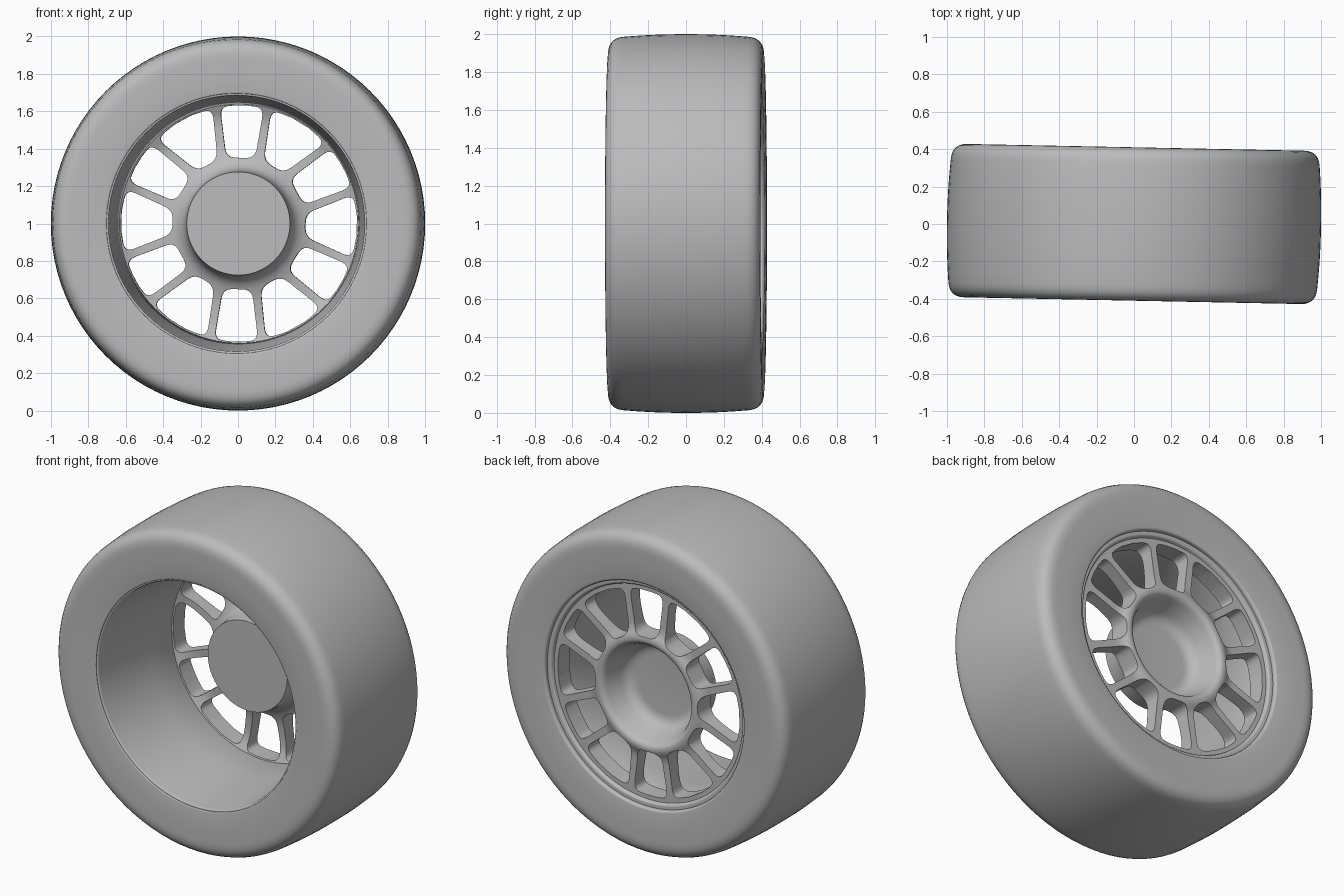
import bpy, bmesh, math
from mathutils import Vector, Matrix

if "Cube" in bpy.data.objects:
    bpy.data.objects.remove(bpy.data.objects["Cube"])

SEGMENTS = 96
YAW, ROLL = -0.02, math.radians(1.4)

grey = bpy.data.materials.new("plain_grey")
grey.use_nodes = True
grey.diffuse_color = (0.5, 0.5, 0.5, 1)
grey.node_tree.nodes["Principled BSDF"].inputs["Base Color"].default_value = (0.5, 0.5, 0.5, 1)


def rounded(points, closed=True, steps=6):
    """Round each (a, b, radius) corner of an outline with a small curve."""
    out = []
    n = len(points)
    for i, (a, b, radius) in enumerate(points):
        p = Vector((a, b))
        if radius == 0 or (not closed and i in (0, n - 1)):
            out.append(p)
            continue
        before = Vector(points[i - 1][:2]) - p
        after = Vector(points[(i + 1) % n][:2]) - p
        s = p + before.normalized() * min(radius, before.length * 0.49)
        e = p + after.normalized() * min(radius, after.length * 0.49)
        for k in range(steps + 1):
            t = k / steps
            out.append(s * (1 - t) ** 2 + p * 2 * t * (1 - t) + e * t * t)
    return out


def finish(bm, name):
    bmesh.ops.remove_doubles(bm, verts=bm.verts, dist=1e-5)
    bmesh.ops.recalc_face_normals(bm, faces=bm.faces)
    mesh = bpy.data.meshes.new(name)
    bm.to_mesh(mesh)
    bm.free()
    mesh.materials.append(grey)
    obj = bpy.data.objects.new(name, mesh)
    bpy.context.collection.objects.link(obj)
    obj.location.z = 1
    obj.rotation_euler.z = YAW
    return obj


def revolve(name, points, closed=True):
    """Turn a (radius, y) profile about the wheel axis."""
    bm = bmesh.new()
    verts = [bm.verts.new((p.x, p.y, 0)) for p in rounded(points, closed)]
    edges = [bm.edges.new(pair) for pair in zip(verts, verts[1:])]
    if closed:
        edges.append(bm.edges.new((verts[-1], verts[0])))
    bmesh.ops.spin(bm, geom=verts + edges, cent=(0, 0, 0), axis=(0, 1, 0),
                   angle=math.tau, steps=SEGMENTS, use_merge=False)
    return finish(bm, name)


def smooth(obj, angle):
    bpy.ops.object.select_all(action="DESELECT")
    obj.select_set(True)
    bpy.context.view_layer.objects.active = obj
    bpy.ops.object.shade_smooth_by_angle(angle=math.radians(angle))


# Tyre: slightly crowned tread, rounded shoulders, flat sidewalls
tyre = revolve("tyre", [
    (0.69, -0.40, 0.015), (0.80, -0.41, 0.08), (0.98, -0.41, 0.08), (1.0, -0.15, 0.15),
    (1.0, 0.15, 0.15), (0.98, 0.41, 0.08), (0.80, 0.41, 0.08), (0.69, 0.40, 0.015),
    (0.69, 0.34, 0), (0.72, 0.30, 0), (0.72, -0.36, 0)])

# Rim barrel: tapered bore, open to the front
barrel = revolve("rim_barrel", [
    (0.685, -0.395, 0.01), (0.655, -0.05, 0.1), (0.635, 0.31, 0), (0.655, 0.35, 0),
    (0.665, 0.375, 0.01), (0.70, 0.375, 0), (0.70, -0.395, 0)])

# Spoke disc with a closed hub in front and a dished hub behind
spokes = revolve("hub_and_spokes", [
    (0, 0.09, 0), (0.276, 0.09, 0), (0.29, 0.22, 0.06), (0.40, 0.27, 0.06),
    (0.56, 0.28, 0.06), (0.645, 0.24, 0), (0.66, 0.355, 0), (0.40, 0.355, 0.04),
    (0.345, 0.385, 0.03), (0.305, 0.375, 0.03), (0.245, 0.205, 0.06), (0, 0.205, 0)],
    closed=False)


def add_window(bm, turn, inner, outer, inner_deg, outer_deg):
    """Rounded window prism centred on one direction of the disc."""
    polar = [(inner, -inner_deg, 0.05), (outer, -outer_deg, 0.055),
             (outer, -outer_deg * 0.3, 0), (outer, outer_deg * 0.3, 0),
             (outer, outer_deg, 0.055), (inner, inner_deg, 0.05)]
    corners = [(r * math.sin(math.radians(a)), r * math.cos(math.radians(a)), c)
               for r, a, c in polar]
    face = bm.faces.new([bm.verts.new((p.x, 0.0, p.y)) for p in rounded(corners)])
    grown = bmesh.ops.extrude_face_region(bm, geom=[face])["geom"]
    far = [v for v in grown if isinstance(v, bmesh.types.BMVert)]
    bmesh.ops.translate(bm, verts=far, vec=(0, 0.6, 0))
    solid = set(far) | set(face.verts)
    bmesh.ops.rotate(bm, verts=list(solid), cent=(0, 0, 0),
                     matrix=Matrix.Rotation(turn + ROLL, 3, "Y"))


# Windows: six narrow ones inside the spoke pairs, six wide ones between pairs
bm = bmesh.new()
for i in range(6):
    add_window(bm, math.radians(60 * i), 0.36, 0.632, 12.5, 10.7)
    add_window(bm, math.radians(60 * i + 30), 0.36, 0.632, 10, 15.6)
cutter = finish(bm, "window_cutter")
cutter.hide_render = True

bpy.context.view_layer.update()
cut = spokes.modifiers.new("windows", "BOOLEAN")
cut.operation = "DIFFERENCE"
cut.solver = "EXACT"
cut.object = cutter
bpy.context.view_layer.objects.active = spokes
bpy.ops.object.modifier_apply(modifier=cut.name)
bpy.data.objects.remove(cutter)

for part in (tyre, barrel, spokes):
    smooth(part, 35)
